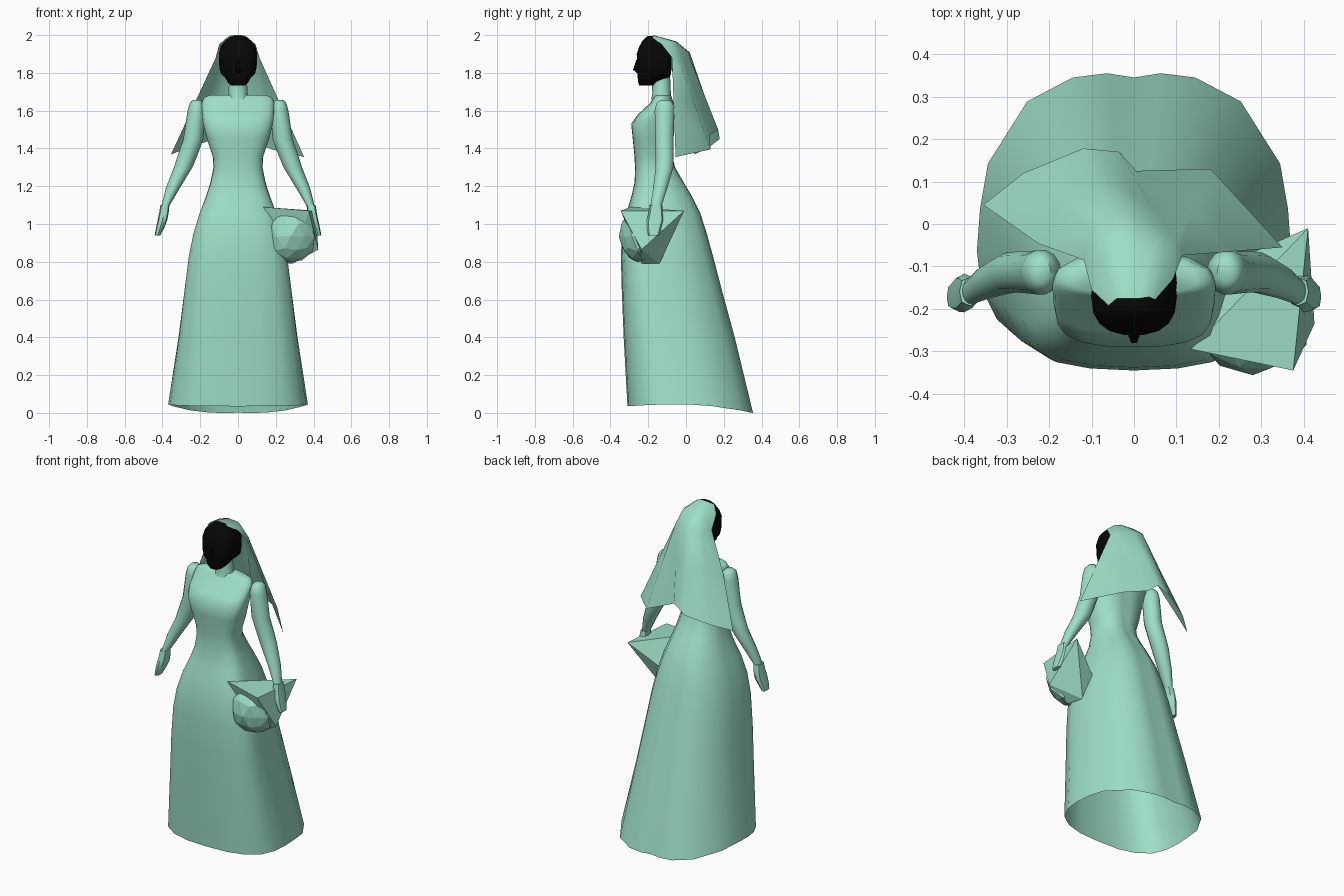
import bpy, bmesh, math, random
from mathutils import Vector

random.seed(4)


def material(name, rgb):
    m = bpy.data.materials.new(name)
    m.diffuse_color = (*rgb, 1)
    return m


MINT = material("mint", (0.34, 0.74, 0.565))
BLACK = material("black", (0.002, 0.002, 0.002))


def finish(name, bm, mat, smooth=True, angle=50):
    me = bpy.data.meshes.new(name)
    bmesh.ops.recalc_face_normals(bm, faces=bm.faces)
    bm.to_mesh(me)
    bm.free()
    ob = bpy.data.objects.new(name, me)
    bpy.context.collection.objects.link(ob)
    me.materials.append(mat)
    if smooth:
        bpy.ops.object.select_all(action='DESELECT')
        ob.select_set(True)
        bpy.context.view_layer.objects.active = ob
        bpy.ops.object.shade_smooth_by_angle(angle=math.radians(angle))
    return ob


def ring(cx, z, rx, y_front, y_back, n, power=2.0):
    """Rounded horizontal outline."""
    yc, ry = (y_front + y_back) / 2, (y_back - y_front) / 2
    pts = []
    for i in range(n):
        a = 2 * math.pi * i / n
        c, s = math.cos(a), math.sin(a)
        pts.append(Vector((cx + math.copysign(abs(c) ** (2 / power), c) * rx,
                           yc + math.copysign(abs(s) ** (2 / power), s) * ry, z)))
    return pts


def skin(bm, rows, closed=True, caps=(True, True)):
    vs = [[bm.verts.new(p) for p in r] for r in rows]
    n = len(rows[0])
    for a, b in zip(vs, vs[1:]):
        for i in range(n if closed else n - 1):
            j = (i + 1) % n
            bm.faces.new((a[i], a[j], b[j], b[i]))
    if caps[0]:
        bm.faces.new(vs[0])
    if caps[1]:
        bm.faces.new(vs[-1])


def loft(name, sections, mat, n=16, power=2.0):
    bm = bmesh.new()
    skin(bm, [ring(*s, n, power) for s in sections])
    return finish(name, bm, mat)


# Gown: open hem, narrow waist, trailing back; (z, half width, front, back)
gown = [(0.04, .37, -.31, .355), (.4, .315, -.33, .258), (.65, .283, -.34, .19),
        (.83, .26, -.345, .143), (.95, .236, -.338, .11), (1.06, .202, -.315, .075),
        (1.15, .168, -.288, .03), (1.22, .146, -.272, -.012), (1.3, .13, -.27, -.058),
        (1.36, .134, -.273, -.072), (1.45, .165, -.282, -.07), (1.53, .185, -.29, -.068),
        (1.58, .19, -.255, -.066), (1.64, .192, -.19, -.066), (1.67, .18, -.172, -.075),
        (1.682, .15, -.162, -.085)]
# half outlines from front to back: (share of width, share of depth)
back = [(1, .37), (.98, .52), (.93, .68), (.68, .9), (.39, .985), (.17, 1), (0, .985)]
hem = [(0, 0), (.38, .01), (.66, .05), (.87, .13), (.97, .24)] + back
hips = [(0, 0), (.4, .01), (.7, .04), (.94, .12), (1, .24)] + back


def outline(z):
    t = min(1, z / .7) if z < 1.06 else max(0, 1 - (z - 1.06) / .25)
    half = [(a[0] + t * (b[0] - a[0]), a[1] + t * (b[1] - a[1])) for a, b in zip(hem, hips)]
    return half + [(-x, y) for x, y in half[-2:0:-1]]


bm = bmesh.new()
rows = [[Vector((x * w, f + y * (b - f), z)) for x, y in outline(z)] for z, w, f, b in gown]
for p in rows[0]:                      # hem dips at the back
    p.z = .045 - (.045 * ((p.y + .04) / .39) ** 2 if p.y > -.04
                  else .01 * ((p.y + .04) / .27) ** 2)
    p.z = max(p.z, 0)
skin(bm, rows, True, (False, True))
finish("gown", bm, MINT)

# Neck
loft("neck", [(0, 1.66, .06, -.185, -.075), (0, 1.69, .05, -.178, -.08),
              (0, 1.8, .047, -.185, -.085)], MINT)

# Head, hair and nose
loft("head", [(0, 1.733, .035, -.248, -.165), (0, 1.75, .055, -.254, -.15),
              (0, 1.775, .068, -.257, -.09), (0, 1.795, .09, -.258, -.08),
              (0, 1.83, .099, -.26, -.077), (0, 1.9, .101, -.262, -.077),
              (0, 1.94, .092, -.248, -.08), (0, 1.967, .07, -.233, -.1),
              (0, 1.987, .045, -.215, -.13), (0, 1.996, .015, -.2, -.165)],
     BLACK, 18, 2.5)
loft("hair", [(0, 1.778, .07, -.16, -.085), (0, 1.8, .092, -.19, -.078),
              (0, 1.85, .101, -.2, -.076), (0, 1.91, .1, -.2, -.076),
              (0, 1.95, .08, -.19, -.085)], BLACK, 18, 3.6)
loft("nose", [(0, 1.8, .012, -.262, -.245), (0, 1.817, .013, -.283, -.245),
              (0, 1.87, .006, -.264, -.245)], BLACK, 6)

# Sleeved arms and hands, mirrored
for side, word in ((1, "left"), (-1, "right")):
    arm = [(.218, 1.656, .022, -.138, -.085), (.219, 1.64, .036, -.158, -.068),
           (.219, 1.6, .048, -.167, -.06), (.236, 1.45, .053, -.165, -.064),
           (.268, 1.36, .052, -.162, -.064), (.29, 1.3, .049, -.162, -.066),
           (.345, 1.19, .037, -.175, -.098), (.387, 1.09, .02, -.19, -.13)]
    loft(word + "_arm", [(side * s[0], *s[1:]) for s in arm], MINT, 14)
    hand = [(.387, 1.1, .024, -.192, -.126), (.392, 1.06, .025, -.198, -.12),
            (.4, 1.02, .025, -.208, -.117), (.412, .98, .022, -.207, -.13),
            (.426, .94, .015, -.2, -.142)]
    loft(word + "_hand", [(side * s[0], *s[1:]) for s in hand], MINT, 8, 2.6)

# Veil: open sheet of seven folds falling from the crown
crown = [(.05, -.178, 1.988), (.035, -.172, 1.997), (.015, -.175, 2.0), (0, -.175, 2.0),
         (-.02, -.175, 2.0), (-.04, -.175, 1.997), (-.06, -.192, 1.985)]
upper = [(.092, -.13, 1.952), (.075, -.08, 1.962), (.045, -.06, 1.967), (0, -.055, 1.967),
         (-.04, -.052, 1.967), (-.075, -.08, 1.962), (-.1, -.155, 1.95)]
nape = [(.114, -.074, 1.88), (.1, -.04, 1.88), (.07, -.025, 1.89), (.01, .01, 1.905),
        (-.045, .02, 1.908), (-.1, -.015, 1.89), (-.118, -.085, 1.88)]
edge = [(.35, -.055, 1.355), (.18, .13, 1.395), (.005, .125, 1.47), (-.035, .17, 1.5),
        (-.12, .178, 1.45), (-.26, .12, 1.405), (-.355, .045, 1.368)]
mid = [Vector(a).lerp(Vector(b), .45) for a, b in zip(nape, edge)]
mid[-1] += Vector((0, -.02, 0))
bm = bmesh.new()
skin(bm, [crown, upper, nape, mid, edge], False, (False, False))
finish("veil", bm, MINT, angle=60)

# Bouquet: faceted bunch of blooms
bm = bmesh.new()
bmesh.ops.create_icosphere(bm, subdivisions=2, radius=1)
for v in bm.verts:
    k = random.uniform(.9, 1.06)
    v.co = Vector((.28 + v.co.x * .13 * k, -.255 + v.co.y * .097 * k,
                   .933 + v.co.z * .143 * k))
finish("bouquet_blooms", bm, MINT, smooth=False)

# Bouquet wrapping: angular pointed shell
bm = bmesh.new()
for p in ((.135, -.295, 1.09), (.41, -.01, 1.07), (.375, -.345, 1.07),
          (.425, -.235, .865), (.26, -.14, .79), (.29, -.235, .79), (.18, -.11, .89)):
    bm.verts.new(p)
bmesh.ops.convex_hull(bm, input=bm.verts)
finish("bouquet_wrap", bm, MINT, smooth=False)
